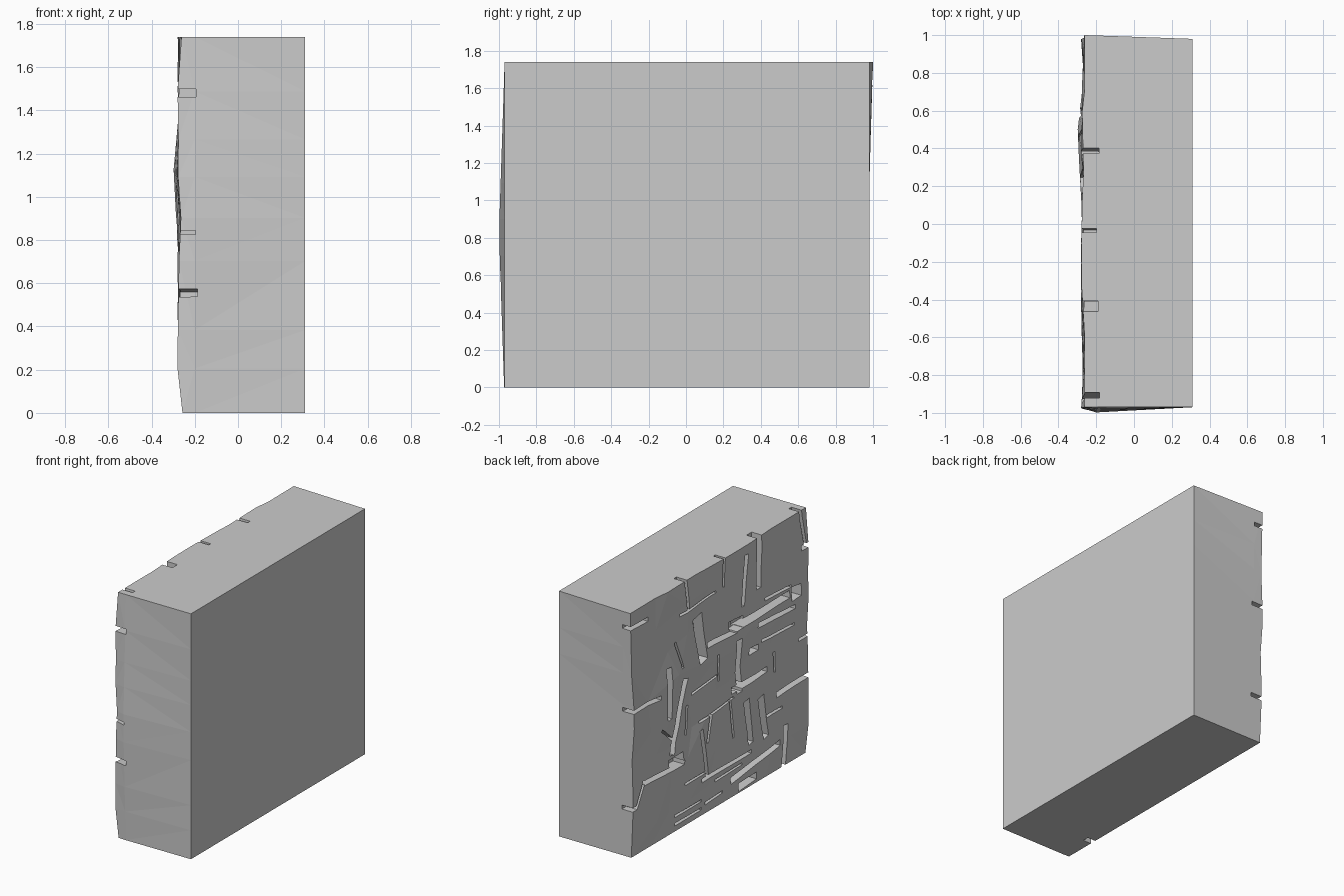
import bpy, bmesh, random
from mathutils import Vector

if "Cube" in bpy.data.objects:
    bpy.data.objects.remove(bpy.data.objects["Cube"])

random.seed(4)
H, BACK_X, FACE_X = 1.74, 0.31, -0.268


def make_object(name, bm):
    bmesh.ops.recalc_face_normals(bm, faces=bm.faces)
    mesh = bpy.data.meshes.new(name)
    bm.to_mesh(mesh)
    bm.free()
    ob = bpy.data.objects.new(name, mesh)
    bpy.context.collection.objects.link(ob)
    return ob


def end_bulge(y, z):
    # front end swells towards mid height, back end leans out at the top
    if y < -0.96:
        return -0.03 * max(0, 1 - abs(z - 0.83) / 0.9)
    if y > 0.97:
        return 0.02 * max(0, (z - 1.1) / 0.64)
    return 0


# Stone slab: rough faceted face on -x, plain faces elsewhere
bm = bmesh.new()
NY, NZ = 9, 8
grid = []
for i in range(NY + 1):
    for j in range(NZ + 1):
        y, z = -0.97 + 1.95 * i / NY, H * j / NZ
        inside_y, inside_z = 0 < i < NY, 0 < j < NZ
        x = FACE_X + random.uniform(-0.014, 0.008)
        if inside_y:
            y += random.uniform(-0.06, 0.06)
        if inside_z:
            z += random.uniform(-0.06, 0.06)
        if j == 0:
            x = -0.257
        # prominent lump
        d = (Vector((y, z)) - Vector((0.47, 1.12))).length
        x -= 0.04 * max(0, 1 - d / 0.26)
        grid.append(bm.verts.new((x, y, z)))
for i in range(NY):
    for j in range(NZ):
        a = i * (NZ + 1) + j
        bm.faces.new([grid[k] for k in (a, a + 1, a + NZ + 2, a + NZ + 1)])
rim = [e for e in bm.edges if e.is_boundary]
for x in (-0.2, BACK_X):
    out = bmesh.ops.extrude_edge_only(bm, edges=rim)["geom"]
    rim = [g for g in out if isinstance(g, bmesh.types.BMEdge) and g.is_boundary]
    for v in [g for g in out if isinstance(g, bmesh.types.BMVert)]:
        v.co.x = x
bmesh.ops.contextual_create(bm, geom=rim)
for v in bm.verts:
    if v.co.x < -0.25:
        v.co.y += end_bulge(v.co.y, v.co.z) * (0.3 if v.co.y < 0 else 1)
    elif v.co.x < 0:
        v.co.y += end_bulge(v.co.y, v.co.z) * (1 if v.co.y < 0 else 0.9)
bmesh.ops.triangulate(bm, faces=bm.faces)
wall = make_object("stone_wall_block", bm)

# Slots running sideways: y start, z start, y end, z end, width
across = [
    (0.81, 1.63, 1.1, 1.63, .03), (0.67, 1.02, 1.1, 1.04, .03), (0.93, .34, 1.1, .34, .03),
    (-.90, 1.48, -1.1, 1.48, .04), (-.63, .54, -1.1, .56, .04), (-.88, .835, -1.1, .835, .02),
    (.46, 1.52, .04, 1.53, .018), (-.22, 1.20, -.78, 1.20, .06), (-.50, 1.27, -.80, 1.25, .02),
    (-.80, 1.19, -.90, 1.19, .10), (-.10, 1.21, -.25, 1.21, .10), (-.41, 1.12, -.84, 1.09, .035),
    (-.46, .99, -.83, .97, .02), (.15, 1.19, -.18, 1.17, .04), (.85, .48, .41, .465, .035),
    (.58, .50, .42, .51, .08), (.32, .91, .04, .94, .018), (-.13, .76, -.52, .77, .045),
    (-.33, .96, -.43, .96, .05), (.24, .68, -.15, .71, .018), (-.13, .12, -.67, .19, .05),
    (.20, .25, -.35, .25, .03), (.05, .19, -.25, .20, .018), (.50, .05, .20, .05, .02),
    (.50, .11, .20, .11, .018), (.16, .07, -.04, .08, .02), (.40, .30, .15, .30, .018),
    (-.52, .43, -.70, .43, .02), (-.22, .04, -.42, .05, .06)]
# Slots running up and down: y top, z top, y bottom, z bottom, width
upright = [
    (.40, 1.9, .37, 1.52, .03), (-.03, 1.9, -.04, 1.53, .022), (-.435, 1.9, -.435, 1.37, .06),
    (-.885, 1.9, -.94, 1.49, .03), (-.74, .29, -.72, -.1, .05), (.85, .50, .94, .33, .025),
    (-.29, 1.67, -.26, 1.31, .04), (.26, 1.44, .20, 1.10, .11), (.51, 1.35, .45, 1.15, .02),
    (.59, 1.20, .58, .83, .05), (.41, 1.06, .54, .56, .06), (-.20, 1.10, -.21, .72, .06),
    (-.60, .86, -.61, .71, .02), (.03, 1.08, .02, .89, .02), (.37, .85, .38, .64, .02),
    (.22, .62, .14, .25, .035), (.11, .69, .15, .50, .025), (-.11, .70, -.13, .43, .02),
    (-.28, .64, -.34, .31, .06), (-.45, .60, -.51, .29, .07), (.66, .78, .50, .64, .018)]

# One cutter prism per slot
cut = bmesh.new()
for k, (y1, z1, y2, z2, w) in enumerate(across + upright):
    a, b = Vector((y1, z1)), Vector((y2, z2))
    d = (b - a).normalized()
    n = Vector((-d.y, d.x)) * w / 2
    floor = -0.19 + 0.015 * ((k * 7 % 5) / 4 - 0.5)
    rings = [[cut.verts.new((x, p.x, p.y)) for p in (a + n, a - n, b - n * 0.85, b + n * 0.85)]
             for x in (-0.45, floor)]
    cut.faces.new(rings[0])
    cut.faces.new(rings[1][::-1])
    for i in range(4):
        j = (i + 1) % 4
        cut.faces.new((rings[0][i], rings[1][i], rings[1][j], rings[0][j]))
cutter = make_object("slot_cutters", cut)
cutter.hide_render = True

# Carve the slots
mod = wall.modifiers.new("slots", 'BOOLEAN')
mod.operation = 'DIFFERENCE'
mod.solver = 'EXACT'
mod.use_self = True
mod.object = cutter
bpy.context.view_layer.objects.active = wall
bpy.ops.object.modifier_apply(modifier=mod.name)
bpy.data.objects.remove(cutter)
